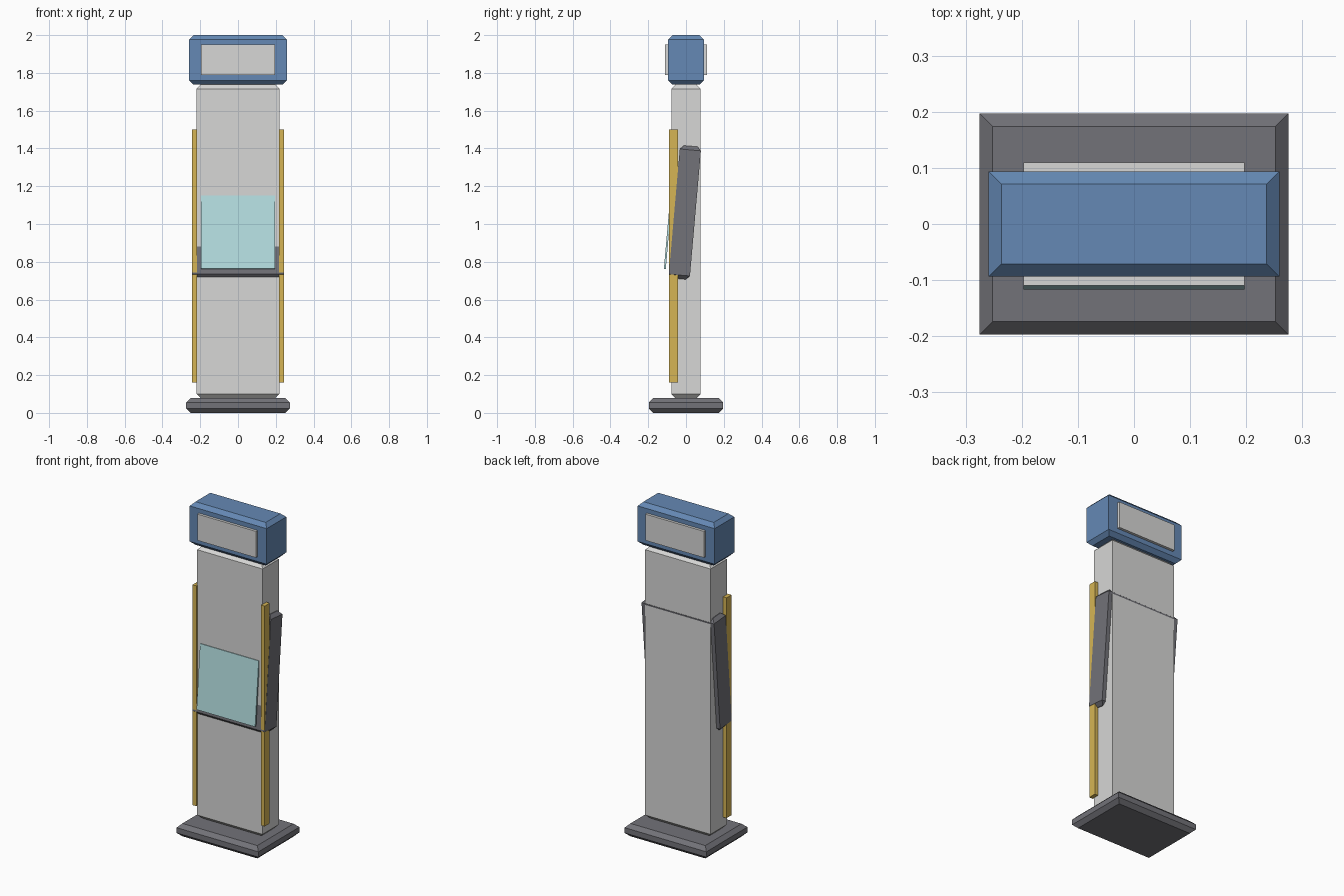
import bpy
import bmesh
from math import radians
from mathutils import Matrix

cube = bpy.data.objects.get("Cube")
if cube:
    bpy.data.objects.remove(cube, do_unlink=True)


def material(name, r, g, b):
    mat = bpy.data.materials.new(name)
    mat.use_nodes = True
    mat.diffuse_color = (r, g, b, 1)
    mat.node_tree.nodes["Principled BSDF"].inputs["Base Color"].default_value = (r, g, b, 1)
    return mat


light_grey = material("light grey", 0.68, 0.68, 0.67)
dark_grey = material("dark grey", 0.17, 0.17, 0.19)
blue = material("blue", 0.13, 0.25, 0.46)
gold = material("gold", 0.67, 0.46, 0.09)
cyan = material("pale cyan", 0.46, 0.74, 0.76)


def block(name, size, centre, mat, chamfer=0, tilt=0):
    """Box whose top and bottom rims may be chamfered, leaving upright edges sharp."""
    bm = bmesh.new()
    bmesh.ops.create_cube(bm, size=1)
    bmesh.ops.scale(bm, vec=size, verts=bm.verts)
    if chamfer:
        # Each end cap becomes a narrower cap with sloping sides
        for end in (-1, 1):
            cap = next(f for f in bm.faces if f.normal.z * end > 0.9)
            ring = bmesh.ops.extrude_face_region(bm, geom=[cap])
            new_verts = [v for v in ring["geom"] if isinstance(v, bmesh.types.BMVert)]
            for v in cap.verts:
                v.co.z -= end * chamfer
            for v in new_verts:
                v.co.x -= chamfer if v.co.x > 0 else -chamfer
                v.co.y -= chamfer if v.co.y > 0 else -chamfer
                v.co.z = end * size[2] / 2
            bmesh.ops.delete(bm, geom=[cap], context='FACES_ONLY')
    bmesh.ops.recalc_face_normals(bm, faces=bm.faces)
    bm.transform(Matrix.Translation(centre) @ Matrix.Rotation(radians(-tilt), 4, 'X'))
    mesh = bpy.data.meshes.new(name)
    bm.to_mesh(mesh)
    bm.free()
    mesh.materials.append(mat)
    obj = bpy.data.objects.new(name, mesh)
    bpy.context.collection.objects.link(obj)
    return obj


RIM = 0.023

# Foot, upright body and head
block("base", (0.55, 0.394, 0.078), (0, 0, 0.039), dark_grey, RIM)
block("column", (0.44, 0.156, 1.66), (0, 0, 0.908), light_grey, RIM)
block("head", (0.518, 0.188, 0.262), (0, 0, 1.869), blue, RIM)

# Sign plate showing on both faces of the head
block("sign_plate", (0.394, 0.22, 0.16), (0, 0, 1.87), light_grey)

# Leaning slab through the column, with the pale leaf in front of it
block("leaning_slab", (0.488, 0.112, 0.705), (0, -0.006, 1.061), dark_grey, 0.02, tilt=5)
block("front_leaf", (0.394, 0.01, 0.39), (0, -0.095, 0.957), cyan, tilt=5)

# Side rails
for side, x in (("left", 1), ("right", -1)):
    block(side + "_rail", (0.026, 0.048, 1.34), (x * 0.23, -0.066, 0.83), gold)
